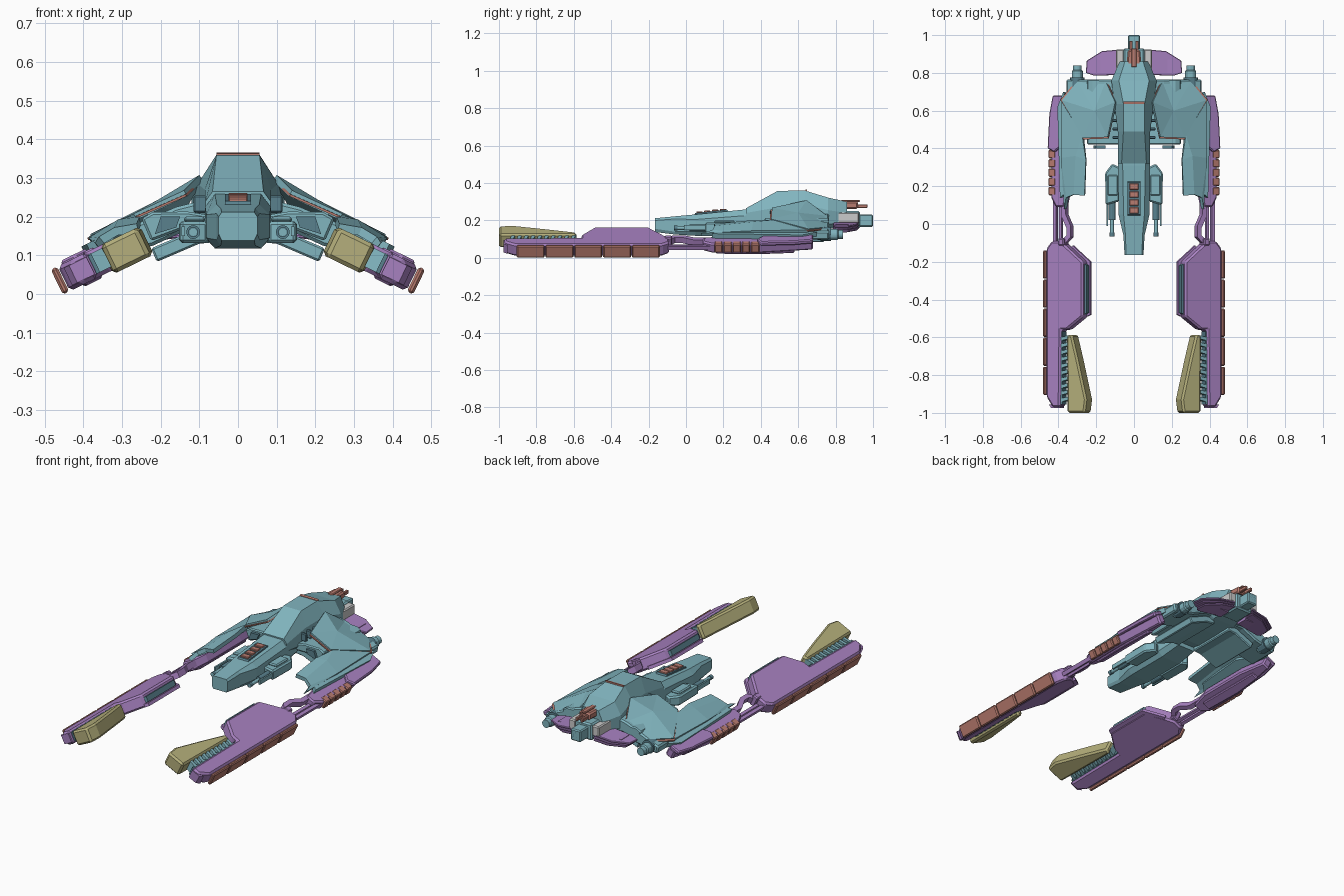
import bpy, bmesh, math

def material(name, rgb):
    m = bpy.data.materials.new(name)
    m.diffuse_color = (*rgb, 1)
    return m

TEAL = material("teal", (0.22, 0.46, 0.52))
DARK = material("dark_teal", (0.10, 0.22, 0.27))
PURPLE = material("purple", (0.39, 0.22, 0.53))
RED = material("red", (0.48, 0.20, 0.16))
OLIVE = material("olive", (0.46, 0.43, 0.20))

# Frames map (a, b, height) to world space
def plan(x, y, h): return (x, y, h)
def front(x, z, h): return (x, h, z)
def side(y, z, h): return (h, y, z)
COS, SIN = math.cos(math.radians(26)), math.sin(math.radians(26))
def tilt(u, y, v):  # arm plane: u runs outward and down, v is its normal
    return (0.458 + COS * u + SIN * v, y, 0.036 - SIN * u + COS * v)

def build(name, verts, faces, mat, mirror=True, bevel=0, shell=0):
    bm = bmesh.new()
    vs = [bm.verts.new(v) for v in verts]
    for f in faces:
        bm.faces.new([vs[i] for i in f])
    bm.normal_update()
    if not shell:
        bmesh.ops.recalc_face_normals(bm, faces=bm.faces)
    me = bpy.data.meshes.new(name)
    bm.to_mesh(me)
    bm.free()
    ob = bpy.data.objects.new(name, me)
    bpy.context.collection.objects.link(ob)
    if mat:
        me.materials.append(mat)
    if shell:
        s = ob.modifiers.new("shell", 'SOLIDIFY')
        s.thickness, s.offset = shell, -1
    if bevel:
        b = ob.modifiers.new("bevel", 'BEVEL')
        b.width, b.segments, b.limit_method = bevel, 1, 'ANGLE'
    if mirror:
        ob.modifiers.new("mirror", 'MIRROR').use_mirror_merge = False
    return ob

def prism(name, pts, h0, h1, frame, mat, **kw):
    n = len(pts)
    verts = [frame(a, b, h) for h in (h0, h1) for a, b in pts]
    faces = [list(range(n)), list(range(n, 2 * n))]
    faces += [(i, (i + 1) % n, n + (i + 1) % n, n + i) for i in range(n)]
    return build(name, verts, faces, mat, **kw)

def box(name, a0, a1, b0, b1, h0, h1, mat, frame=plan, **kw):
    return prism(name, [(a0, b0), (a1, b0), (a1, b1), (a0, b1)], h0, h1, frame, mat, **kw)

def tube(name, x, z, r, y0, y1, mat, n=12, **kw):
    ring = [(x + r * math.cos(i * math.tau / n), z + r * math.sin(i * math.tau / n)) for i in range(n)]
    return prism(name, ring, y0, y1, front, mat, **kw)

def hull(name, sections, mat):
    # section: y, top half width and z, side half width with upper and lower z, bottom half width and z
    verts, faces = [], []
    for y, wt, zt, w, za, zb, wb, zc in sections:
        half = [(wt, zt), (w, za), (w, zb), (wb, zc)]
        verts += [(x, y, z) for x, z in half] + [(-x, y, z) for x, z in reversed(half)]
    for s in range(len(sections) - 1):
        o = s * 8
        faces += [(o + i, o + (i + 1) % 8, o + 8 + (i + 1) % 8, o + 8 + i) for i in range(8)]
    faces += [list(range(8)), list(range(len(verts) - 8, len(verts)))]
    return build(name, verts, faces, mat, mirror=False)

# Nose and raised central hull
hull("nose", [
    (-0.165, .042, .212, .050, .200, .155, .042, .138),
    (-0.06, .045, .222, .056, .208, .140, .045, .125),
    (0.05, .055, .232, .082, .205, .145, .060, .118),
    (0.31, .060, .258, .085, .225, .145, .060, .118),
    (0.44, .055, .262, .075, .230, .160, .055, .135)], TEAL)
hull("upper_hull", [
    (0.32, .066, .265, .084, .240, .200, .060, .180),
    (0.49, .056, .358, .086, .270, .180, .060, .150),
    (0.635, .056, .360, .104, .285, .180, .070, .150),
    (0.76, .080, .322, .120, .255, .180, .070, .155),
    (0.86, .048, .300, .075, .240, .190, .060, .165)], TEAL)
prism("hull_roof_trim", [(0.635, .357), (0.648, .357), (0.648, .366), (0.635, .363)], -.056, .056, side, RED, mirror=False)

# Red vents on the nose deck
prism("vent_frame", [(0.04, .225), (0.23, .243), (0.22, .258), (0.05, .240)], -.034, .034, side, DARK, mirror=False)
for i in range(4):
    y, z = 0.055 + i * 0.042, 0.237 + i * 0.0042
    box("nose_vent", -.025, .025, y, y + .034, z, z + .012, RED, mirror=False, bevel=.003)
for i in range(4):
    y = 0.45 + i * 0.045
    box("side_rib", .07, .115, y, y + .016, .21, .255, DARK, bevel=.004)

# Side guns
prism("gun_body", [(.078, .12), (.15, .10), (.153, .27), (.115, .32), (.078, .30)], .132, .188, plan, TEAL, bevel=.008)
box("gun_top_cover", .085, .14, .15, .26, .185, .2, TEAL, bevel=.006)
tube("gun_sleeve", .116, .16, .018, .02, .13, DARK)
tube("gun_barrel", .116, .16, .010, -.065, .04, TEAL)
tube("gun_muzzle", .116, .16, .013, -.065, -.045, DARK)
box("gun_rail", .137, .146, -.01, .12, .15, .175, TEAL)

# Layered shoulder structure under the wings
prism("shoulder_upper", [(.05, .2), (.13, .213), (.22, .212), (.25, .195), (.225, .137), (.15, .165), (.05, .165)],
      .42, .765, front, TEAL, bevel=.006)
prism("shoulder_lower", [(.05, .17), (.11, .167), (.225, .118), (.21, .083), (.1, .13), (.05, .135)],
      .44, .74, front, TEAL, bevel=.005)
prism("shoulder_rear_mount", [(.10, .24), (.16, .225), (.36, .14), (.35, .095), (.22, .125), (.10, .18)],
      .58, .765, front, TEAL, bevel=.008)
for y in (.42, .40):
    prism("shoulder_front_panel", [(.15, .2), (.20, .2), (.215, .155), (.16, .172)], y, y + .015, front, DARK)

# Faceted wing panel and long outer blade
wing = [(.10, .645, .308), (.14, .46, .268), (.27, .455, .208), (.382, .655, .155),
        (.30, .755, .165), (.15, .755, .225), (.21, .60, .242)]
fan = [(i, (i + 1) % 6, 6) for i in range(6)]
build("wing_panel", wing, fan, TEAL, shell=.018)
rim = [(x + (x - .22) * .05, y + (y - .61) * .05, z - .010) for x, y, z in wing]
build("wing_panel_trim", rim, fan, RED, shell=.006)
build("wing_blade", [(.275, .47, .202), (.255, .34, .2), (.262, .15, .182), (.36, .14, .148), (.37, .08, .132),
                     (.387, .35, .145), (.384, .65, .15), (.31, .36, .193), (.32, .155, .172)],
      [(0, 1, 7), (1, 2, 8, 7), (7, 8, 3, 5), (3, 4, 5), (0, 7, 5, 6)], TEAL, shell=.022)
prism("wing_blade_keel", [(-.19, .50), (-.17, .20), (-.10, .14), (-.085, .62), (-.12, .70)], .028, .055, tilt, TEAL)

# Rear thrusters
tube("thruster_collar", .30, .128, .038, .72, .775, DARK)
tube("thruster", .30, .125, .030, .70, .815, TEAL, bevel=.006)
tube("thruster_tip", .30, .125, .023, .80, .84, TEAL)

# Tail block, grey housings, fins and rear turret
box("tail_core", -.055, .055, .80, .93, .155, .25, TEAL, mirror=False, bevel=.008)
box("tail_end", -.032, .032, .92, 1.0, .166, .232, TEAL, mirror=False, bevel=.006)
box("tail_end_inset", -.02, .02, .99, 1.0, .18, .22, DARK, mirror=False)
box("tail_housing", .052, .095, .78, .925, .185, .243, None, bevel=.006)
for i in range(3):
    d = i * .014
    fin = [(.06, .79), (.21, .785), (.255 - d, .80), (.25 - d, .865), (.17 - d, .915), (.06, .925)]
    prism("tail_fin", fin, .184 - d, .194 - d,
          lambda x, y, h: (x, y, h - .12 * max(0, x - .06)), PURPLE, bevel=.003)
box("tail_fin_core", .06, .20, .80, .87, .148, .18, PURPLE)
prism("turret_base", [(-.02, .80), (.02, .80), (.038, .84), (.034, .92), (-.034, .92), (-.038, .84)],
      .262, .302, plan, RED, mirror=False, bevel=.008)
box("turret_barrel", .008, .024, .90, .97, .266, .286, RED, bevel=.003)
box("turret_cap", -.014, .014, .83, .93, .298, .31, RED, mirror=False, bevel=.004)

# Rear arm section with red ribs
prism("arm", [(-.115, .68), (-.07, .68), (-.045, .50), (-.032, .40), (-.032, .14), (-.06, .09), (-.11, .09), (-.135, .20), (-.135, .50)],
      -.028, .028, tilt, PURPLE, bevel=.008)
prism("arm_top_fairing", [(-.11, .68), (-.05, .68), (-.03, .58), (-.02, .40), (-.06, .38), (-.11, .42)],
      .02, .045, tilt, PURPLE, bevel=.006)
prism("arm_bottom_rail", [(-.10, .58), (-.06, .58), (-.045, .40), (-.05, .16), (-.10, .16)], -.042, -.025, tilt, PURPLE, bevel=.005)
for i in range(5):
    y = .152 + i * .049
    box("arm_rib", -.06, -.018, y, y + .044, -.02, .03, RED, tilt, bevel=.005)

# Struts joining arm and forward pod
box("strut_outer", -.055, -.037, -.12, .15, -.012, .010, PURPLE, tilt)
box("strut_middle", -.082, -.066, -.12, .12, -.022, -.002, PURPLE, tilt)
prism("strut_bent", [(-.092, .16), (-.092, .04), (-.122, -.02), (-.122, -.06), (-.075, -.10), (-.095, -.12),
                     (-.147, -.07), (-.147, -.01), (-.118, .05), (-.118, .16)], -.012, .022, tilt, PURPLE)
box("strut_joint", -.115, -.08, -.115, -.075, -.025, .04, PURPLE, tilt, bevel=.006)

# Forward pod
prism("pod", [(-.008, -.13), (-.008, -.915), (-.045, -.97), (-.09, -.97), (-.095, -.56), (-.13, -.56), (-.225, -.49),
              (-.225, -.20), (-.13, -.12), (-.09, -.09), (-.04, -.09)], -.036, .036, tilt, PURPLE, bevel=.010)
prism("pod_inner_slot", [(-.236, -.47), (-.236, -.22), (-.21, -.20), (-.21, -.49)], -.015, .015, tilt, DARK)
prism("pod_inner_lip", [(-.242, -.48), (-.242, -.20), (-.14, -.115), (-.13, -.13), (-.22, -.21), (-.22, -.49)],
      -.036, -.018, tilt, PURPLE)
prism("pod_front_plate", [(-.02, -.955), (-.085, -.955), (-.085, -.975), (-.035, -.975)], -.025, .025, tilt, PURPLE)
for i in range(5):
    y = -.905 + i * .154
    box("pod_edge_plate", -.006, .012, y, y + .149, -.036, .036, RED, tilt, bevel=.006)

# Toothed rack and clamp blade at the pod front
box("rack_bar", -.10, -.088, -.955, -.57, -.026, .026, DARK, tilt)
for i in range(10):
    y = -.60 - i * .036
    prism("rack_tooth", [(-.092, y), (-.092, y - .018), (-.142, y - .006), (-.142, y + .012)], -.026, .028, tilt, TEAL)
prism("clamp_blade", [(-.128, -.59), (-.16, -.585), (-.195, -.72), (-.245, -.93), (-.235, -1.0), (-.132, -1.0)],
      -.046, .036, tilt, OLIVE, bevel=.010)
